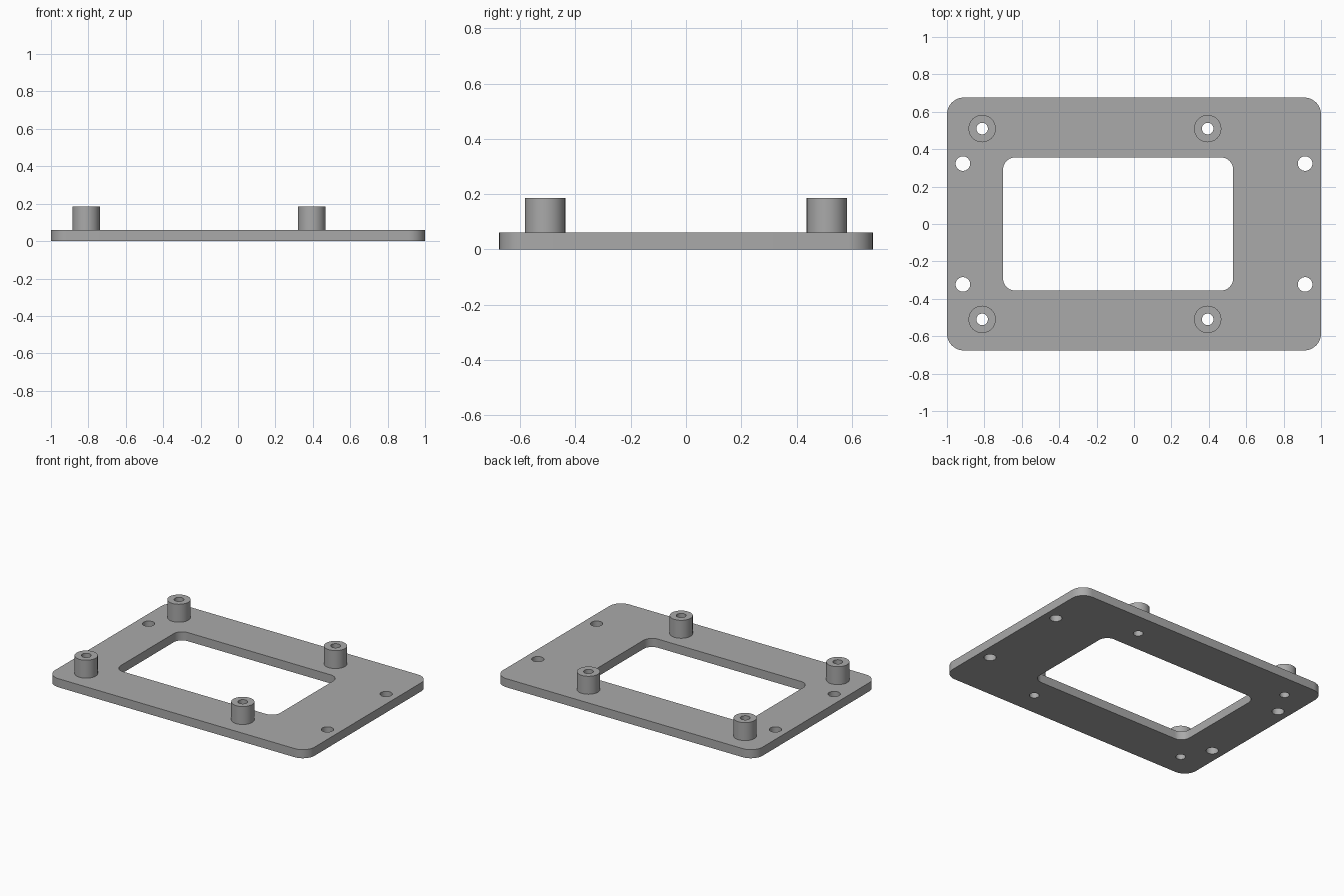
import bpy, bmesh
from math import sin, cos, pi, radians

cube = bpy.data.objects.get("Cube")
if cube:
    bpy.data.objects.remove(cube, do_unlink=True)

GREY = (0.4, 0.4, 0.4, 1.0)
mat = bpy.data.materials.new("matte grey")
mat.use_nodes = True
mat.diffuse_color = GREY
mat.node_tree.nodes["Principled BSDF"].inputs["Base Color"].default_value = GREY


def circle(x, y, r, n=40):
    return [(x + r * cos(2 * pi * i / n), y + r * sin(2 * pi * i / n)) for i in range(n)]


def rounded_rect(x0, x1, y0, y1, r, steps=10):
    corners = [(x1 - r, y1 - r), (x0 + r, y1 - r), (x0 + r, y0 + r), (x1 - r, y0 + r)]
    return [(cx + r * cos(pi / 2 * (k + i / steps)), cy + r * sin(pi / 2 * (k + i / steps)))
            for k, (cx, cy) in enumerate(corners) for i in range(steps + 1)]


def extruded_profile(name, loops, z0, z1):
    """Fill an outline with holes and extrude it upward."""
    bm = bmesh.new()
    edges = []
    for loop in loops:
        verts = [bm.verts.new((x, y, z0)) for x, y in loop]
        edges += [bm.edges.new((v, verts[i - 1])) for i, v in enumerate(verts)]
    bmesh.ops.triangle_fill(bm, edges=edges, use_beauty=True, use_dissolve=False, normal=(0, 0, 1))
    top = bmesh.ops.extrude_face_region(bm, geom=bm.faces[:], use_keep_orig=True)
    bmesh.ops.translate(bm, vec=(0, 0, z1 - z0),
                        verts=[g for g in top["geom"] if isinstance(g, bmesh.types.BMVert)])
    bmesh.ops.recalc_face_normals(bm, faces=bm.faces[:])
    mesh = bpy.data.meshes.new(name)
    bm.to_mesh(mesh)
    bm.free()
    mesh.materials.append(mat)
    obj = bpy.data.objects.new(name, mesh)
    bpy.context.collection.objects.link(obj)
    bpy.ops.object.select_all(action='DESELECT')
    obj.select_set(True)
    bpy.context.view_layer.objects.active = obj
    bpy.ops.object.shade_smooth_by_angle(angle=radians(30))
    return obj


THICK, TOP = 0.06, 0.185
BOSS_R, BORE_R, SCREW_R = 0.073, 0.031, 0.039
posts = {f"{row}_{side}": (x, y)
         for row, y in (("front", -0.51), ("back", 0.51))
         for side, x in (("right", -0.812), ("left", 0.394))}
screws = [(x, y) for x in (-0.915, 0.915) for y in (-0.323, 0.323)]

# Base plate with window, post bores and screw holes
loops = [rounded_rect(-1, 1, -0.676, 0.676, 0.09),
         rounded_rect(-0.70, 0.53, -0.356, 0.356, 0.065)]
loops += [circle(x, y, BORE_R) for x, y in posts.values()]
loops += [circle(x, y, SCREW_R) for x, y in screws]
extruded_profile("base_plate", loops, 0, THICK)

# Hollow standoff posts
for place, (x, y) in posts.items():
    extruded_profile(f"standoff_{place}", [circle(x, y, BOSS_R), circle(x, y, BORE_R)], THICK, TOP)
